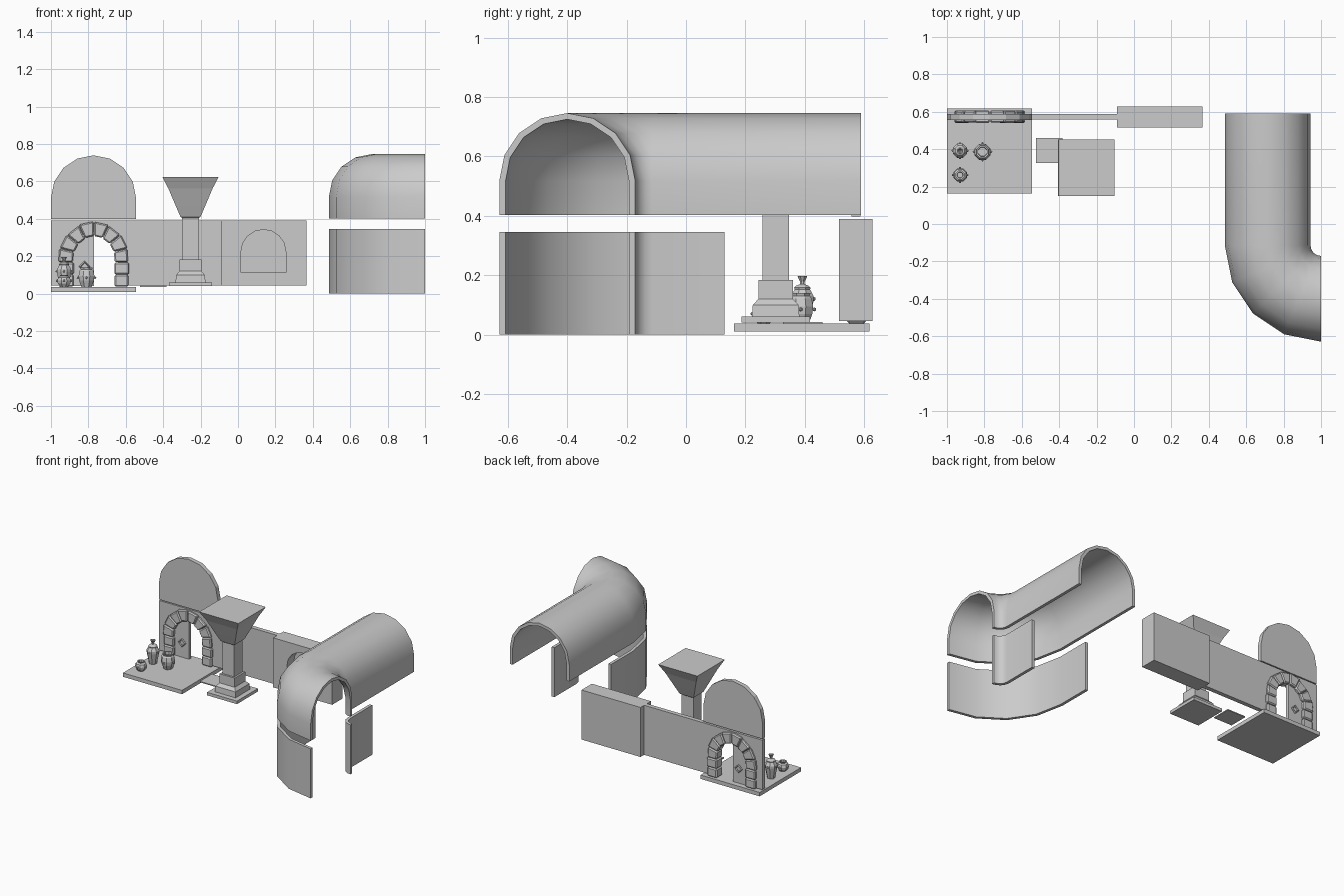
import bpy, bmesh, math, random
from mathutils import Vector

if "Cube" in bpy.data.objects:
    bpy.data.objects.remove(bpy.data.objects["Cube"])
random.seed(4)


def make(name, bm):
    bmesh.ops.recalc_face_normals(bm, faces=bm.faces)
    me = bpy.data.meshes.new(name)
    bm.to_mesh(me)
    bm.free()
    ob = bpy.data.objects.new(name, me)
    bpy.context.collection.objects.link(ob)
    return ob


def loft(bm, rings):
    """Skin closed rings of points and cap both ends."""
    vs = [[bm.verts.new(p) for p in r] for r in rings]
    n = len(vs[0])
    for a, b in zip(vs, vs[1:]):
        for i in range(n):
            bm.faces.new((a[i], a[(i + 1) % n], b[(i + 1) % n], b[i]))
    bm.faces.new(vs[0])
    bm.faces.new(vs[-1])


def prism(name, pts, y0, y1):
    bm = bmesh.new()
    loft(bm, [[(x, y, z) for x, z in pts] for y in (y0, y1)])
    return make(name, bm)


def box(name, x0, x1, y0, y1, z0, z1):
    return prism(name, [(x0, z0), (x1, z0), (x1, z1), (x0, z1)], y0, y1)


def arch(cx, r, z0, zc, n=8):
    """Round-topped outline from bottom left, over the top, to bottom right."""
    arc = [(cx - r * math.cos(math.pi * i / n), zc + r * math.sin(math.pi * i / n)) for i in range(n + 1)]
    return [(cx - r, z0)] + arc + [(cx + r, z0)]


def lathe(bm, cx, cy, prof, n, turn=0.0):
    loft(bm, [[(cx + r * math.cos(turn + math.tau * i / n),
                cy + r * math.sin(turn + math.tau * i / n), z) for i in range(n)] for r, z in prof])


def bend(name, section, y_start):
    """Sweep a section (offset, z) along a straight run and a quarter turn."""
    c, rad = Vector((1.0, -0.115)), 0.285
    rings = [[(c.x - rad - s, y_start, z) for s, z in section]]
    for i in range(5):
        a = math.pi / 2 * i / 4
        rings.append([(c.x - (rad + s) * math.cos(a), c.y - (rad + s) * math.sin(a), z) for s, z in section])
    bm = bmesh.new()
    loft(bm, rings)
    ob = make(name, bm)
    bpy.ops.object.select_all(action='DESELECT')
    ob.select_set(True)
    bpy.context.view_layer.objects.active = ob
    bpy.ops.object.shade_smooth_by_angle(angle=math.radians(32))


# Vaulted corner ceiling and the curved walls below it
H, T = 0.229, 0.021
bend("corner_vault", arch(0, H, 0.402, 0.517) + arch(0, H - T, 0.402, 0.517)[::-1], 0.59)
for name, s0, s1 in (("outer_corner_wall", H - T, H), ("inner_corner_wall", -H, -H + T)):
    bend(name, [(s0, 0), (s1, 0), (s1, 0.345), (s0, 0.345)], 0.13)

# Floor slab and small tile
box("floor_slab", -1, -0.545, 0.162, 0.618, 0.01, 0.037)
box("small_tile", -0.523, -0.381, 0.327, 0.46, 0.036, 0.043)

# Walls: doorway wall, plain wall, arched panel above
DX, ZC = -0.771, 0.197
prism("doorway_wall", [(-1, 0.39), (-1, 0.045)] + arch(DX, 0.13, 0.045, ZC)
      + [(-0.545, 0.045), (-0.545, 0.39)], 0.559, 0.589)
box("plain_wall", -0.545, -0.09, 0.559, 0.589, 0.045, 0.39)
prism("arched_wall_panel", arch(-0.7725, 0.2275, 0.398, 0.512), 0.557, 0.587)

# Thick wall with a recessed arched niche
wall = box("niche_wall", -0.09, 0.365, 0.515, 0.629, 0.045, 0.39)
cutter = prism("niche_cutter", arch(0.136, 0.12, 0.112, 0.223), 0.45, 0.59)
cutter.hide_render = True
mod = wall.modifiers.new("niche", 'BOOLEAN')
mod.operation, mod.object, mod.solver = 'DIFFERENCE', cutter, 'EXACT'
bpy.context.view_layer.objects.active = wall
bpy.ops.object.modifier_apply(modifier="niche")
bpy.data.objects.remove(cutter)

# Door leaf filling the left half of the doorway, with a ring on each side
prism("door_leaf", arch(DX, 0.125, 0.04, ZC)[:6] + [(DX, 0.04)], 0.563, 0.585)
for name, y in (("door_ring_front", 0.556), ("door_ring_back", 0.592)):
    bpy.ops.mesh.primitive_torus_add(major_segments=4, minor_segments=4, major_radius=0.025,
                                     minor_radius=0.006, location=(-0.82, y, 0.145),
                                     rotation=(math.pi / 2, 0, 0))
    bpy.context.object.name = name

# Stone door surround: chamfered blocks along the jambs and arch
JAMB = ZC - 0.037
HALF = JAMB + math.pi / 2 * 0.148


def surround(t, r):
    if t < JAMB:
        return r, 0.037 + t
    a = (t - JAMB) / 0.148
    return r * math.cos(a), ZC + r * math.sin(a)


bm = bmesh.new()
for side in (-1, 1):
    for i in range(6):
        t0, t1 = HALF * i / 6 + 0.001, HALF * (i + 1) / 6 - 0.001
        r0, r1 = 0.106 + random.uniform(0, 0.006), 0.187 + random.uniform(-0.004, 0.004)
        d = random.uniform(0.031, 0.034)
        pts = [surround(t, r) for t, r in ((t0, r0), (t0, r1), (t1, r1), (t1, r0))]
        loft(bm, [[(DX + side * x, y, z) for x, z in pts] for y in (0.574 - d, 0.574 + d)])
stones = make("door_surround_stones", bm)
bev = stones.modifiers.new("chamfer", 'BEVEL')
bev.width, bev.segments = 0.007, 1

# Square pillar with stepped base and flared capital
bm = bmesh.new()
prof = [(0.115, 0.04), (0.115, 0.061), (0.08, 0.061), (0.077, 0.1), (0.058, 0.12), (0.058, 0.184),
        (0.045, 0.184), (0.045, 0.405), (0.054, 0.412), (0.08, 0.472), (0.118, 0.562), (0.151, 0.625)]
lathe(bm, -0.254, 0.302, [(r * math.sqrt(2), z) for r, z in prof], 4, math.pi / 4)
make("pillar", bm)


# Pots: turned octagonal bodies with small lugs
def pot(name, x, y, prof, lug_r=0, lug_z=0):
    bm = bmesh.new()
    lathe(bm, x, y, prof, 8, math.pi / 8)
    if lug_r:
        for k in range(4):
            a = k * math.pi / 2
            ball = bmesh.ops.create_icosphere(bm, subdivisions=1, radius=0.007)["verts"]
            bmesh.ops.translate(bm, verts=ball, vec=(x + lug_r * math.cos(a), y + lug_r * math.sin(a), lug_z))
    make(name, bm)


pot("tall_lidded_pot", -0.93, 0.392,
    [(0.025, 0.037), (0.028, 0.05), (0.041, 0.115), (0.041, 0.13), (0.028, 0.152), (0.03, 0.158),
     (0.022, 0.165), (0.008, 0.17), (0.008, 0.178), (0.018, 0.197), (0.012, 0.197), (0.004, 0.185)], 0.039, 0.12)
pot("round_pot", -0.81, 0.386,
    [(0.03, 0.037), (0.043, 0.07), (0.046, 0.095), (0.04, 0.122), (0.033, 0.13), (0.036, 0.14),
     (0.027, 0.14), (0.025, 0.12)], 0.046, 0.085)
pot("low_pot", -0.93, 0.262,
    [(0.022, 0.037), (0.036, 0.055), (0.039, 0.07), (0.033, 0.087), (0.022, 0.094), (0.025, 0.101),
     (0.018, 0.101), (0.015, 0.088)], 0.038, 0.07)
